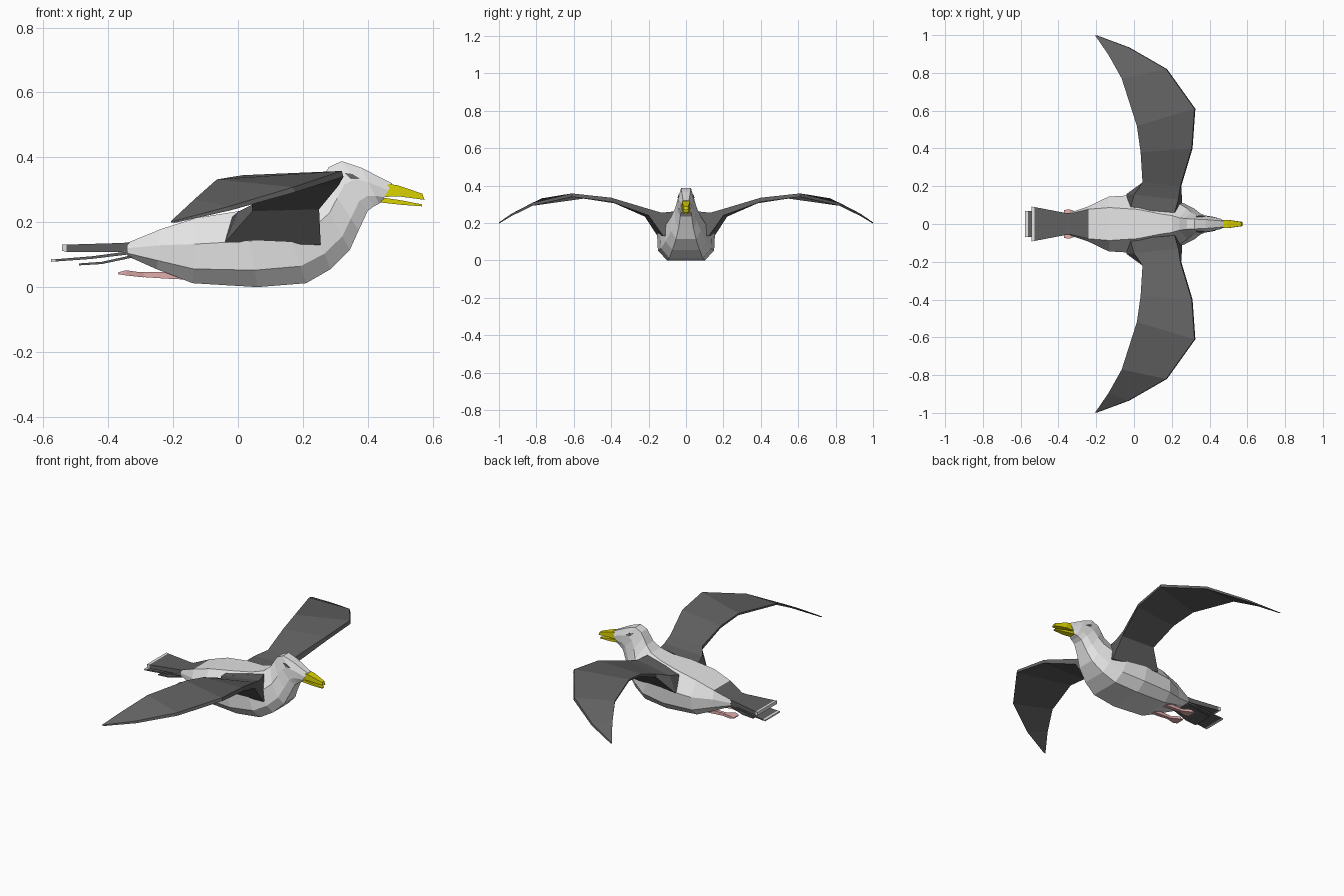
import bpy, bmesh
from mathutils import Vector
from mathutils.bvhtree import BVHTree

if "Cube" in bpy.data.objects:
    bpy.data.objects.remove(bpy.data.objects["Cube"])


def material(name, rgb):
    m = bpy.data.materials.new(name)
    m.diffuse_color = (*rgb, 1)
    m.use_nodes = True
    m.node_tree.nodes["Principled BSDF"].inputs["Base Color"].default_value = m.diffuse_color
    return m


WHITE = material("white_plumage", (0.78, 0.78, 0.78))
GREY = material("dark_grey_feathers", (0.12, 0.12, 0.12))
YELLOW = material("yellow_beak", (0.72, 0.66, 0.0))
PINK = material("pink_feet", (0.78, 0.42, 0.42))


def loft(name, rings, mats, rule=None, mirror=False):
    """Skin closed rings of equal size, cap both ends; rule(segment, side) picks the colour."""
    bm = bmesh.new()
    rows = [[bm.verts.new(p) for p in ring] for ring in rings]
    n = len(rows[0])
    for s in range(len(rows) - 1):
        for i in range(n):
            j = (i + 1) % n
            f = bm.faces.new((rows[s][i], rows[s][j], rows[s + 1][j], rows[s + 1][i]))
            f.material_index = rule(s, i) if rule else 0
    bm.faces.new(rows[0])
    end = bm.faces.new(rows[-1])
    end.material_index = rule(len(rows) - 2, 0) if rule else 0
    bmesh.ops.recalc_face_normals(bm, faces=bm.faces)
    mesh = bpy.data.meshes.new(name)
    bm.to_mesh(mesh)
    bm.free()
    for m in mats:
        mesh.materials.append(m)
    ob = bpy.data.objects.new(name, mesh)
    bpy.context.collection.objects.link(ob)
    if mirror:
        mod = ob.modifiers.new("mirror", 'MIRROR')
        mod.use_axis = (False, True, False)
        mod.use_mirror_merge = False
    return ob


def section(top, bot, w, tw=0.5):
    """Eight-sided body section tilted between a top and a bottom point."""
    t, b = Vector((top[0], 0, top[1])), Vector((bot[0], 0, bot[1]))
    half = [(0, 0.65), (0.22, 0.97), (0.6, 1.0), (1, tw)]
    left = [b.lerp(t, k) + Vector((0, w * q, 0)) for k, q in half]
    right = [Vector((p.x, -p.y, p.z)) for p in reversed(left)]
    return left + right


def box_ring(x, w, z0, z1, xt=None):
    xt = x if xt is None else xt
    return [(x, -w, z0), (x, w, z0), (xt, w, z1), (xt, -w, z1)]


# Body, neck and head in one skin, with a dark rump on top
body = loft("body", [
    section((-0.34, 0.137), (-0.34, 0.095), 0.06, 0.9),
    section((-0.24, 0.178), (-0.25, 0.055), 0.092, 0.85),
    section((-0.13, 0.213), (-0.14, 0.012), 0.145, 0.6),
    section((0.02, 0.237), (0.06, 0.0), 0.155, 0.5),
    section((0.13, 0.25), (0.21, 0.012), 0.138, 0.4),
    section((0.20, 0.272), (0.285, 0.055), 0.112, 0.4),
    section((0.24, 0.305), (0.345, 0.115), 0.082, 0.4),
    section((0.262, 0.342), (0.372, 0.175), 0.06, 0.5),
    section((0.28, 0.370), (0.40, 0.235), 0.047, 0.6),
    section((0.32, 0.388), (0.42, 0.25), 0.043, 0.6),
    section((0.38, 0.368), (0.435, 0.257), 0.039, 0.6),
    section((0.475, 0.32), (0.445, 0.265), 0.026, 0.6),
], [WHITE, GREY], lambda s, i: 1 if s == 0 and i == 3 else 0)

# Wings: each station is lead top, trail top, trail bottom, lead bottom
def station(lead, trail, thick):
    lt, tt = Vector(lead), Vector(trail)
    return [lt, tt, tt - Vector((0, 0, thick * 0.6)),
            lt - Vector((-0.005, 0, thick))]


loft("wing", [
    [(0.215, 0.06, 0.262), (-0.02, 0.08, 0.215), (-0.035, 0.11, 0.14), (0.25, 0.08, 0.13)],
    [(0.235, 0.13, 0.255), (0.0, 0.155, 0.232), (-0.04, 0.158, 0.138), (0.255, 0.122, 0.13)],
    station((0.245, 0.20, 0.275), (0.045, 0.22, 0.255), 0.035),
    station((0.305, 0.40, 0.335), (0.035, 0.38, 0.318), 0.022),
    station((0.32, 0.61, 0.358), (0.015, 0.52, 0.345), 0.018),
    station((0.17, 0.82, 0.308), (-0.065, 0.77, 0.332), 0.016),
    station((-0.03, 0.935, 0.248), (-0.135, 0.895, 0.27), 0.012),
    station((-0.200, 0.998, 0.203), (-0.207, 1.0, 0.203), 0.005),
], [GREY], mirror=True)

# Three layers of tail feathers, the upper two tipped in white
tip = lambda s, i: 1 if s == 2 else 0
loft("upper_tail", [
    box_ring(-0.30, 0.055, 0.115, 0.14),
    box_ring(-0.36, 0.058, 0.108, 0.136),
    box_ring(-0.528, 0.09, 0.108, 0.131),
    box_ring(-0.542, 0.092, 0.112, 0.132),
], [GREY, WHITE], tip)
loft("middle_tail", [
    box_ring(-0.31, 0.05, 0.104, 0.114),
    box_ring(-0.45, 0.065, 0.087, 0.095),
    box_ring(-0.562, 0.07, 0.079, 0.086),
    box_ring(-0.577, 0.07, 0.078, 0.086),
], [GREY, WHITE], tip)
loft("lower_tail", [
    box_ring(-0.31, 0.045, 0.094, 0.102),
    box_ring(-0.42, 0.06, 0.071, 0.078),
    box_ring(-0.49, 0.06, 0.067, 0.073),
], [GREY])

# Beak halves, slightly open
loft("upper_beak", [
    box_ring(0.43, 0.022, 0.278, 0.318, 0.465),
    box_ring(0.50, 0.022, 0.279, 0.313, 0.495),
    box_ring(0.575, 0.011, 0.269, 0.288, 0.568),
], [YELLOW])
loft("lower_beak", [
    box_ring(0.43, 0.02, 0.262, 0.278),
    box_ring(0.50, 0.017, 0.254, 0.268),
    box_ring(0.567, 0.008, 0.249, 0.255),
], [YELLOW])


# Legs folded backwards, with webbed feet
def foot_ring(x, y, w, z0, z1):
    return [(x, y - w, z0), (x, y + w, z0), (x, y + w, z1), (x, y - w, z1)]


loft("leg", [
    foot_ring(-0.13, 0.05, 0.014, 0.022, 0.05),
    foot_ring(-0.22, 0.05, 0.011, 0.026, 0.046),
    foot_ring(-0.31, 0.05, 0.009, 0.032, 0.046),
], [PINK], mirror=True)
loft("foot", [
    foot_ring(-0.29, 0.05, 0.010, 0.030, 0.044),
    foot_ring(-0.345, 0.05, 0.028, 0.036, 0.052),
    foot_ring(-0.37, 0.05, 0.024, 0.040, 0.045),
], [PINK], mirror=True)

# Eyes: thin plates laid on the sides of the head
bm = bmesh.new()
bm.from_mesh(body.data)
tree = BVHTree.FromBMesh(bm)
bm.free()
inner, outer = [], []
for x, z in [(0.328, 0.352), (0.352, 0.349), (0.376, 0.334), (0.348, 0.333)]:
    hit = tree.ray_cast(Vector((x, 1, z)), Vector((0, -1, 0)))[0]
    inner.append(hit - Vector((0, 0.003, 0)))
    outer.append(hit + Vector((0, 0.003, 0)))
loft("eye", [inner, outer], [GREY], mirror=True)
